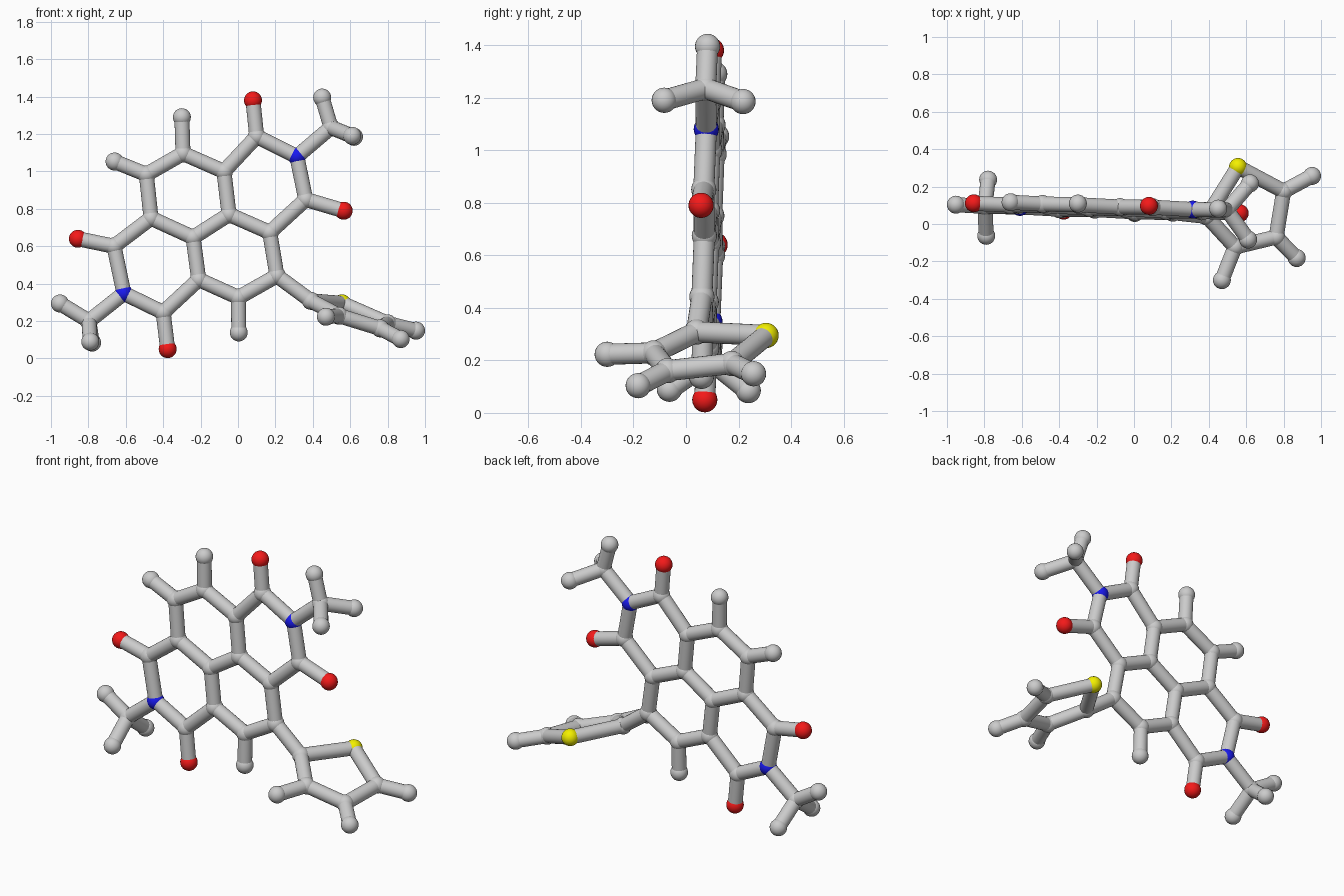
import bpy, bmesh
from mathutils import Vector, Matrix

if "Cube" in bpy.data.objects:
    bpy.data.objects.remove(bpy.data.objects["Cube"])

BALL, STICK = 0.048, 0.04


def core(x, z):
    """Point on the slightly tilted plane of the fused rings."""
    return Vector((x, 0.0545 - 0.041 * x + 0.033 * z, z))


def side(x, y):
    """Point on the plane of the five-sided side ring."""
    return Vector((x, y, 0.437 - 0.348 * x + 0.168 * y))


# atom centres
core_carbon = [core(*p) for p in [
    (-.294, 1.096), (-.49, .984), (-.465, .75), (-.24, .647), (-.048, .77),
    (-.075, 1.0), (.10, 1.187), (.362, .85), (.17, .674), (.208, .442),
    (.003, .326), (-.21, .422), (-.40, .246), (-.663, .60)]]
methyl_carbon = [core(.497, 1.235), core(-.797, .2)]
side_carbon = [side(*p) for p in [(.39, .04), (.54, -.123), (.76, -.07), (.80, .175)]]
nitrogen = [core(.315, 1.08), core(-.61, .348)]
oxygen = [core(*p) for p in [(.08, 1.38), (.565, .79), (-.376, .05), (-.856, .64)]]
sulphur = [side(.556, .305)]
core_hydrogen = [core(*p) for p in [(-.30, 1.29), (-.66, 1.053), (.004, .139)]]
methyl_hydrogen = [core(.45, 1.395), core(-.952, .294),
                   Vector((.62, .217, 1.185)), Vector((.61, -.083, 1.19)),
                   Vector((-.78, .237, .085)), Vector((-.79, -.063, .09))]
side_hydrogen = [side(*p) for p in [(.952, .257), (.87, -.182), (.47, -.30)]]


def finish(name, bm, colour=None):
    me = bpy.data.meshes.new(name)
    bm.to_mesh(me)
    bm.free()
    ob = bpy.data.objects.new(name, me)
    bpy.context.collection.objects.link(ob)
    if colour:
        mat = bpy.data.materials.new(name + "_colour")
        mat.diffuse_color = colour
        mat.use_nodes = True
        mat.node_tree.nodes["Principled BSDF"].inputs["Base Color"].default_value = mat.diffuse_color
        me.materials.append(mat)
    bpy.ops.object.select_all(action='DESELECT')
    ob.select_set(True)
    bpy.context.view_layer.objects.active = ob
    bpy.ops.object.shade_smooth_by_angle()


def balls(name, points, colour=None):
    bm = bmesh.new()
    for p in points:
        bmesh.ops.create_uvsphere(bm, u_segments=24, v_segments=14, radius=BALL,
                                  matrix=Matrix.Translation(p))
    finish(name, bm, colour)


# balls, one object per kind of atom
balls("core_carbon_balls", core_carbon)
balls("methyl_carbon_balls", methyl_carbon)
balls("side_ring_carbon_balls", side_carbon)
balls("hydrogen_balls", core_hydrogen + methyl_hydrogen + side_hydrogen)
balls("oxygen_balls", oxygen, (0.9, 0.01, 0.01, 1))
balls("nitrogen_balls", nitrogen, (0.01, 0.01, 0.85, 1))
balls("sulphur_ball", sulphur, (0.9, 0.87, 0.0, 1))

# sticks between every pair of neighbouring balls
atoms = (core_carbon + methyl_carbon + side_carbon + nitrogen + oxygen
         + core_hydrogen + methyl_hydrogen + side_hydrogen + sulphur)
bm = bmesh.new()
for i, a in enumerate(atoms):
    for b in atoms[i + 1:]:
        d = b - a
        if d.length < (0.33 if b is sulphur[0] else 0.28):
            turn = d.to_track_quat('Z', 'Y').to_matrix().to_4x4()
            bmesh.ops.create_cone(bm, cap_ends=True, segments=24, radius1=STICK,
                                  radius2=STICK, depth=d.length,
                                  matrix=Matrix.Translation((a + b) / 2) @ turn)
finish("bond_sticks", bm)
